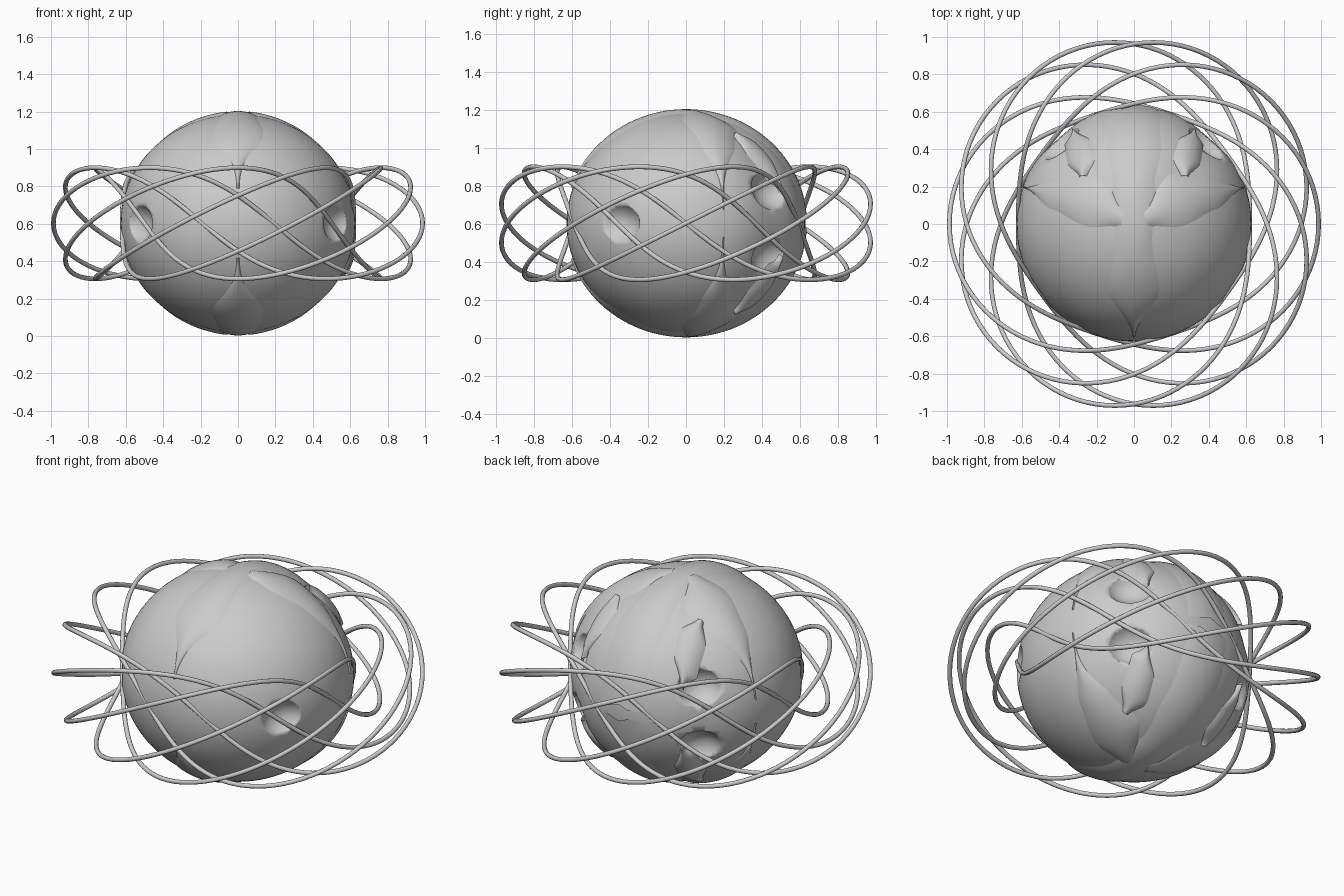
import bpy, bmesh
from math import sin, cos, pi, tau, sqrt, radians, atan2, exp, degrees
from mathutils import Vector

if "Cube" in bpy.data.objects:
    bpy.data.objects.remove(bpy.data.objects["Cube"])

CZ = 0.603          # height of the equator
RX, RZ = 0.637, 0.60


def mesh_object(name, bm, loc):
    me = bpy.data.meshes.new(name)
    bm.to_mesh(me)
    bm.free()
    for p in me.polygons:
        p.use_smooth = True
    ob = bpy.data.objects.new(name, me)
    ob.location = loc
    bpy.context.collection.objects.link(ob)
    return ob


def ball(name, loc, scale, seg=96, rings=48, corner=0.0):
    bm = bmesh.new()
    bmesh.ops.create_uvsphere(bm, u_segments=seg, v_segments=rings, radius=1)
    for v in bm.verts:
        # slightly flattened rear corners
        a = degrees(atan2(v.co.y, abs(v.co.x)))
        flat = sqrt(v.co.x ** 2 + v.co.y ** 2)
        k = 1 - corner * flat * exp(-((a - 48) / 14) ** 2)
        v.co = Vector((v.co.x * scale[0] * k, v.co.y * scale[1] * k, v.co.z * scale[2] * k))
    return mesh_object(name, bm, loc)


# central body
body = ball("core_body", (0, 0, CZ), (0.628, 0.628, 0.583), corner=0.03)

# shallow dimples: two at the front sides, stacked pairs at the rear sides
for i, (a, dz, r) in enumerate(((-33, 0, 0.71), (213, 0, 0.71),
                                (48, 0.19, 0.655), (48, -0.19, 0.655),
                                (132, 0.19, 0.655), (132, -0.19, 0.655))):
    t = radians(a)
    cut = ball(f"dimple_cutter_{i}", (r * cos(t), r * sin(t), CZ + dz), (0.145, 0.145, 0.125), 40, 20)
    cut.hide_render = True
    cut.hide_viewport = True
    mod = body.modifiers.new(f"dimple_{i}", 'BOOLEAN')
    mod.operation = 'DIFFERENCE'
    mod.solver = 'EXACT'
    mod.object = cut


def shell_point(x, y, k):
    # lift a plan position onto the upper half of the ellipsoid
    u, v = x / RX, y / RX
    r = sqrt(u * u + v * v)
    if r > 0.999:
        u, v, r = u / r * 0.999, v / r * 0.999, 0.999
    return (RX * u * k, RX * v * k, RZ * sqrt(1 - r * r) * k)


def petal(name, pts, steps=48, across=16, mirror_x=False):
    # raised leaf on the body; pts are (x, y, half width) in plan
    bm = bmesh.new()
    rows = []
    d = (Vector(pts[-1][:2]) - Vector(pts[0][:2])).normalized()
    n = Vector((-d.y, d.x))
    for i in range(steps + 1):
        f = i / steps * (len(pts) - 1)
        j = min(int(f), len(pts) - 2)
        t = f - j
        s = t * t * (3 - 2 * t)
        a, b = pts[j], pts[j + 1]
        x, y = a[0] + (b[0] - a[0]) * t, a[1] + (b[1] - a[1]) * t
        w = 1.12 * (a[2] + (b[2] - a[2]) * s)
        row = []
        for c in range(across + 1):
            q = 2 * c / across - 1
            row.append(bm.verts.new(shell_point(x + n.x * w * q, y + n.y * w * q,
                                                1.0 - 0.042 * q * q)))
        rows.append(row)
    for r0, r1 in zip(rows, rows[1:]):
        for c in range(across):
            bm.faces.new((r0[c], r0[c + 1], r1[c + 1], r1[c]))
    bm.normal_update()
    if sum(f.normal.z for f in bm.faces) < 0:
        bmesh.ops.reverse_faces(bm, faces=bm.faces)
    ob = mesh_object(name, bm, (0, 0, CZ))
    m = ob.modifiers.new("mirror", 'MIRROR')
    m.use_axis = (mirror_x, False, True)
    m.use_mirror_merge = False


# leaves: central spine, side lobes, small rear lobes (top and bottom)
petal("spine_leaf", [(0, -0.605, 0.01), (0, -0.37, 0.165), (0, -0.1, 0.11),
                     (0, 0.2, 0.12), (0, 0.45, 0.18), (0, 0.635, 0.21)])
petal("side_leaf", [(0.06, 0.03, 0.06), (0.24, 0.12, 0.15), (0.42, 0.165, 0.11), (0.60, 0.20, 0.005)],
      mirror_x=True)
petal("rear_leaf", [(0.28, 0.26, 0.02), (0.29, 0.36, 0.075), (0.31, 0.45, 0.07), (0.33, 0.51, 0.01)],
      mirror_x=True)

# two interlaced wire loops wound round an elliptical ring: 5 turns in 3 laps
N = 360
for k in range(2):
    cu = bpy.data.curves.new(f"orbit_wire_{k}", 'CURVE')
    cu.dimensions = '3D'
    cu.bevel_depth = 0.0125
    cu.bevel_resolution = 3
    sp = cu.splines.new('POLY')
    sp.points.add(N - 1)
    for i in range(N):
        th = 3 * tau * i / N
        ph = 5 * tau * i / N + k * pi
        r = 0.803 + 0.184 * cos(ph)
        sp.points[i].co = (r * cos(th), r * sin(th), CZ + 0.297 * sin(ph), 1)
    sp.use_cyclic_u = True
    sp.use_smooth = True
    ob = bpy.data.objects.new(f"orbit_wire_{k}", cu)
    bpy.context.collection.objects.link(ob)
